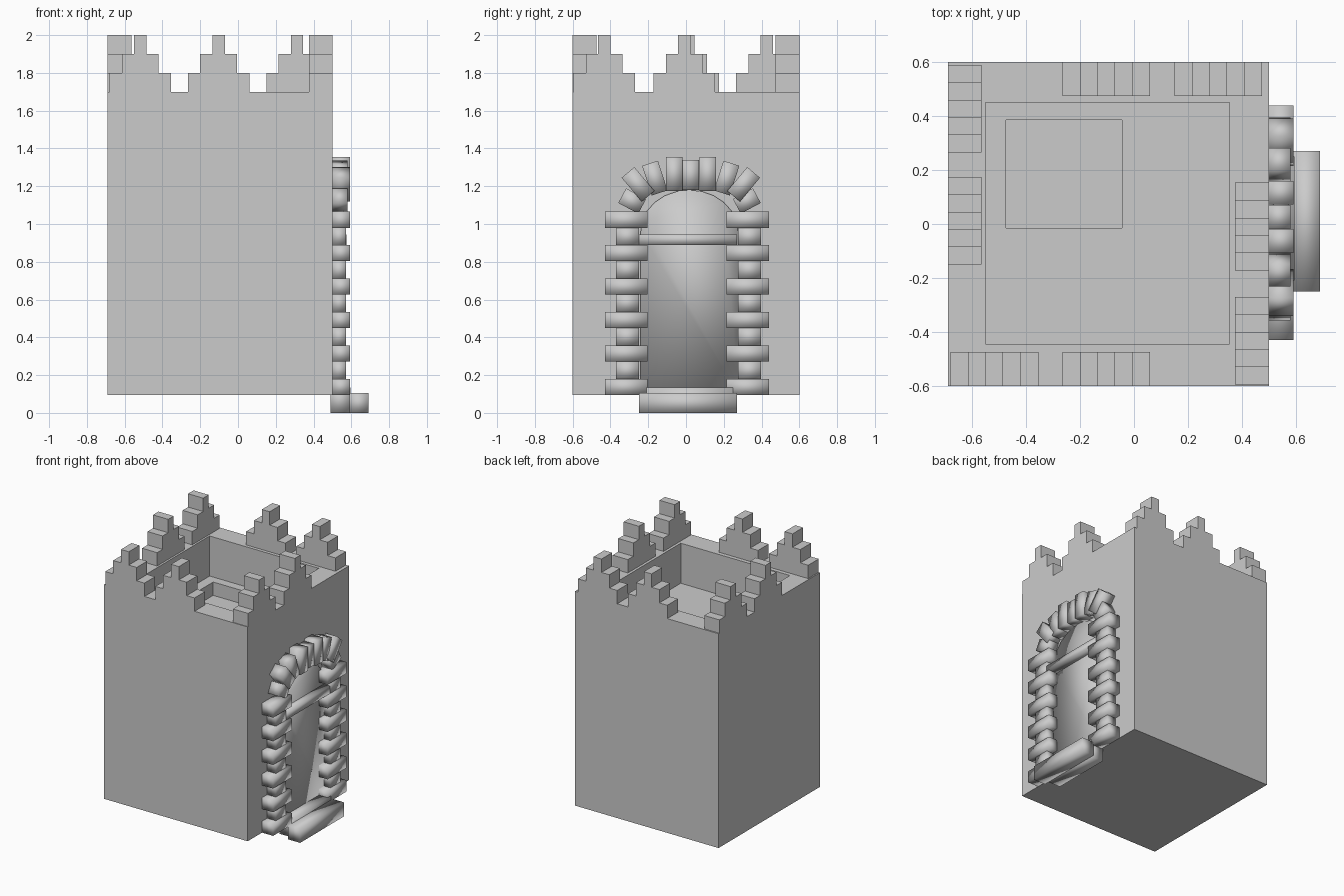
import bpy, bmesh
from math import radians, sin, cos, pi
from mathutils import Matrix

if "Cube" in bpy.data.objects:
    bpy.data.objects.remove(bpy.data.objects["Cube"])


def finish(name, bm, smooth=False):
    bmesh.ops.recalc_face_normals(bm, faces=bm.faces)
    for f in bm.faces:
        f.smooth = smooth
    mesh = bpy.data.meshes.new(name)
    bm.to_mesh(mesh)
    bm.free()
    ob = bpy.data.objects.new(name, mesh)
    bpy.context.collection.objects.link(ob)
    return ob


def box(name, x, y, z, smooth=False, tilt=0):
    """Box from (min, max) ranges, optionally turned about the x axis."""
    bm = bmesh.new()
    centre = [(a + b) / 2 for a, b in (x, y, z)]
    size = [b - a for a, b in (x, y, z)]
    m = (Matrix.Translation(centre) @ Matrix.Rotation(radians(tilt), 4, 'X')
         @ Matrix.Diagonal((*size, 1)))
    bmesh.ops.create_cube(bm, size=1, matrix=m)
    return finish(name, bm, smooth)


def prism(name, outline, depth, matrix, smooth=False):
    """Extrude an outline drawn in local xz along local y."""
    bm = bmesh.new()
    face = bm.faces.new([bm.verts.new((u, 0, w)) for u, w in outline])
    ext = bmesh.ops.extrude_face_region(bm, geom=[face])['geom']
    verts = [v for v in ext if isinstance(v, bmesh.types.BMVert)]
    bmesh.ops.translate(bm, verts=verts, vec=(0, depth, 0))
    bmesh.ops.transform(bm, matrix=matrix, verts=bm.verts)
    return finish(name, bm, smooth)


def cut(target, cutter):
    mod = target.modifiers.new("cut", 'BOOLEAN')
    mod.operation = 'DIFFERENCE'
    mod.solver = 'EXACT'
    mod.object = cutter
    bpy.context.view_layer.objects.active = target
    bpy.ops.object.modifier_apply(modifier=mod.name)
    bpy.data.objects.remove(cutter)


# Tower body with sunken roof and a shallow hatch well in its floor
tower = box("tower_body", (-0.69, 0.5), (-0.6, 0.6), (0.095, 1.7))
cut(tower, box("roof_cutter", (-0.55, 0.355), (-0.445, 0.45), (1.4, 1.9)))
cut(tower, box("hatch_cutter", (-0.475, -0.045), (-0.015, 0.385), (1.3, 1.6)))

# Stepped battlements, two per side
s = 0.065
steps = [(0, 0)]
for i, h in enumerate((0.1, 0.2, 0.3, 0.2, 0.1)):
    steps += [(i * s, h), ((i + 1) * s, h)]
steps.append((5 * s, 0))
quarter = Matrix.Rotation(pi / 2, 4, 'Z')
for x in (-0.68, -0.265):
    prism("front_merlon", steps, 0.125, Matrix.Translation((x, -0.6, 1.7)))
for x in (-0.265, 0.15):
    prism("back_merlon", steps, 0.125, Matrix.Translation((x, 0.475, 1.7)))
for y in (-0.15, 0.265):
    prism("left_merlon", steps, 0.125, Matrix.Translation((-0.565, y, 1.7)) @ quarter)
for y in (-0.595, -0.172):
    prism("right_merlon", steps, 0.125, Matrix.Translation((0.5, y, 1.7)) @ quarter)

# Arched door panel on the right side
arch = [(-0.24, 0.1), (0.275, 0.1)]
arch += [(0.0175 + 0.2575 * cos(pi * i / 12), 0.96 + 0.22 * sin(pi * i / 12))
         for i in range(13)]
prism("door_panel", arch, 0.03, Matrix.Translation((0.52, 0, 0)) @ quarter, True)
box("door_lintel", (0.49, 0.575), (-0.25, 0.27), (0.89, 0.945), True)

# Door jambs: alternating wide and narrow stones
for wide, narrow in (((-0.43, -0.205), (-0.37, -0.25)),
                     ((0.215, 0.44), (0.275, 0.397))):
    for i in range(6):
        z = 0.095 + i * 0.177
        box("jamb_wide_stone", (0.5, 0.592), wide, (z, z + 0.085), True)
        if i < 5:
            box("jamb_narrow_stone", (0.5, 0.573), narrow, (z + 0.085, z + 0.177), True)

# Arch stones: centre y, centre z, length, tilt, front face
for y, z, length, tilt, x1 in (
        (-0.285, 1.122, 0.12, 62, 0.58), (-0.254, 1.21, 0.165, 40, 0.592),
        (-0.165, 1.243, 0.165, 18, 0.58), (-0.063, 1.265, 0.18, 0, 0.592),
        (0.026, 1.26, 0.16, 0, 0.58), (0.116, 1.265, 0.18, 0, 0.592),
        (0.215, 1.243, 0.165, -18, 0.58), (0.305, 1.21, 0.165, -40, 0.592),
        (0.322, 1.122, 0.12, -62, 0.58)):
    box("arch_stone", (0.5, x1), (y - 0.044, y + 0.044),
        (z - length / 2, z + length / 2), True, tilt)

# Two door steps
box("upper_step", (0.49, 0.595), (-0.21, 0.25), (0, 0.135), True)
box("lower_step", (0.59, 0.69), (-0.25, 0.27), (0, 0.105), True)
